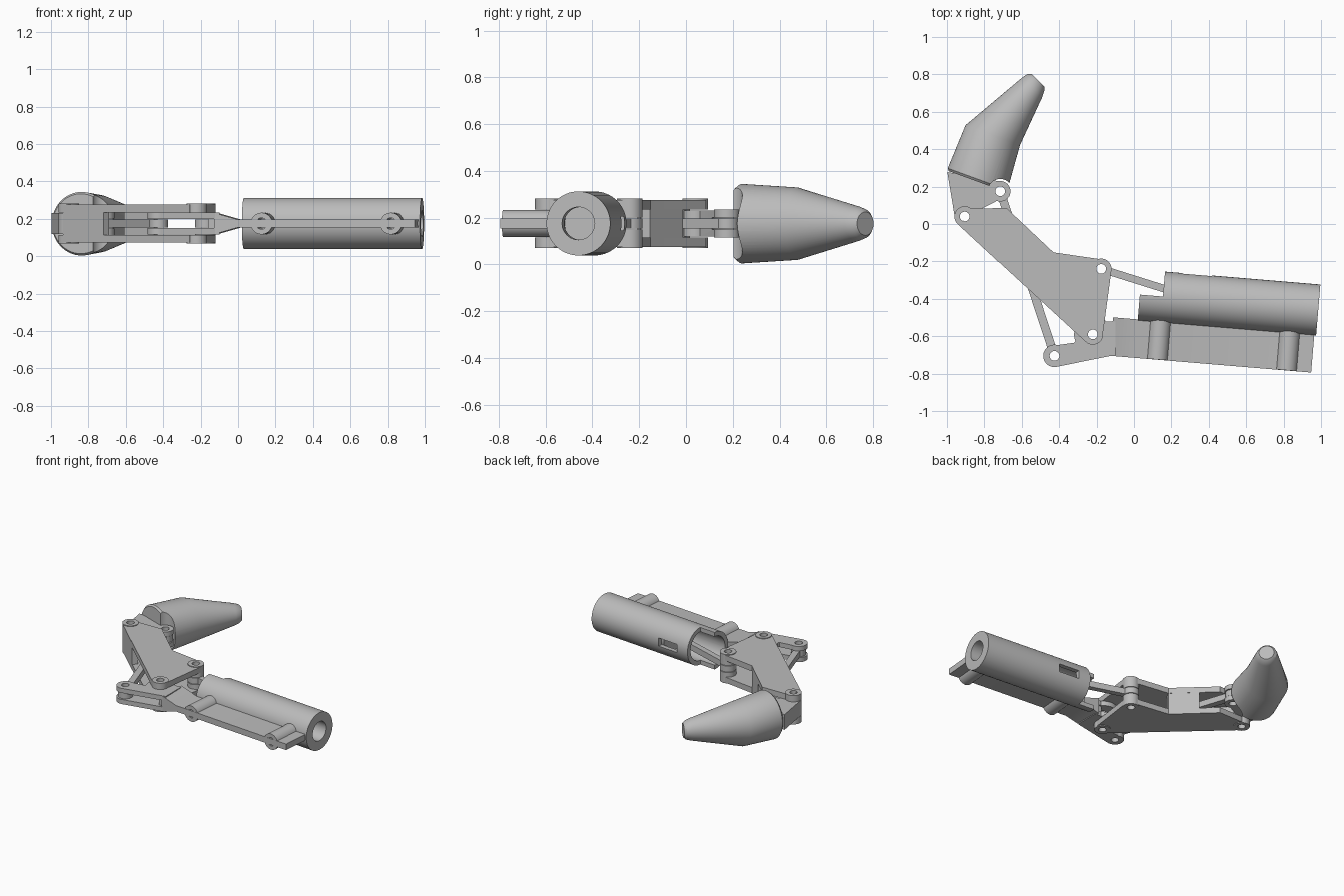
import bpy, bmesh, math
from mathutils import Matrix, Vector

cube = bpy.data.objects.get("Cube")
if cube:
    bpy.data.objects.remove(cube, do_unlink=True)

grey = bpy.data.materials.new("light grey plastic")
grey.use_nodes = True
grey.diffuse_color = (0.5, 0.5, 0.5, 1)
grey.node_tree.nodes["Principled BSDF"].inputs["Base Color"].default_value = (0.5, 0.5, 0.5, 1)

MID = 0.175
FLAT = Matrix.Translation((0, 0, MID))
# Frame of the base segment: x along the tube, y across, origin at the tube end
BASE = Matrix.Translation((0.985, -0.46, MID)) @ Matrix.Rotation(math.radians(-4.76), 4, 'Z')
ALONG = BASE @ Matrix(((0, 0, 1), (1, 0, 0), (0, 1, 0))).to_4x4()
ACROSS = BASE @ Matrix(((0, 1, 0), (0, 0, 1), (1, 0, 0))).to_4x4()

KNUCKLE = (-0.22, -0.59)
CRANK = (-0.425, -0.705)
ROD_PIN = (-0.175, -0.24)
TIP_PIVOT = (-0.905, 0.04)
TIP_PIN = (-0.715, 0.175)
PINS = (KNUCKLE, CRANK, ROD_PIN, TIP_PIVOT, TIP_PIN)


def add(name, bm):
    bmesh.ops.recalc_face_normals(bm, faces=bm.faces)
    mesh = bpy.data.meshes.new(name)
    bm.to_mesh(mesh)
    bm.free()
    mesh.materials.append(grey)
    ob = bpy.data.objects.new(name, mesh)
    bpy.context.collection.objects.link(ob)
    return ob


def loft(name, rings):
    bm = bmesh.new()
    loops = [[bm.verts.new(p) for p in ring] for ring in rings]
    n = len(loops[0])
    for a, b in zip(loops, loops[1:]):
        for i in range(n):
            bm.faces.new((a[i], a[(i + 1) % n], b[(i + 1) % n], b[i]))
    bm.faces.new(loops[0])
    bm.faces.new(loops[-1])
    return add(name, bm)


def prism(name, pts, lo, hi, frame=FLAT):
    return loft(name, [[frame @ Vector((x, y, h)) for x, y in pts] for h in (lo, hi)])


def circle(r, c=(0, 0), n=48):
    return [(c[0] + r * math.cos(math.tau * i / n), c[1] + r * math.sin(math.tau * i / n))
            for i in range(n)]


def box(x0, x1, y0, y1):
    return [(x0, y0), (x1, y0), (x1, y1), (x0, y1)]


def bar(a, b, w):
    a, b = Vector(a), Vector(b)
    side = (b - a).normalized().orthogonal() * w / 2
    return [tuple(p) for p in (a + side, b + side, b - side, a - side)]


def cut(ob, *cutters):
    for c in cutters:
        c.hide_render = True
        m = ob.modifiers.new("cut", 'BOOLEAN')
        m.operation, m.solver, m.object = 'DIFFERENCE', 'EXACT', c
        bpy.context.view_layer.update()
        mesh = bpy.data.meshes.new_from_object(ob.evaluated_get(bpy.context.evaluated_depsgraph_get()))
        ob.modifiers.clear()
        ob.data = mesh
        bpy.data.objects.remove(c, do_unlink=True)
    return ob


def drill(ob, *pins):
    return cut(ob, *[prism("drill", circle(0.026, p, 24), -0.4, 0.4) for p in pins])


def eyelet(name, pin, lo, hi, r=0.055):
    return drill(prism(name, circle(r, pin), lo, hi), pin)


# Base tube: hollow, half cut away at the open end, with a rod slot
tube = prism("base_tube", circle(0.137, n=64), -0.957, 0, ALONG)
cut(tube,
    prism("bore", circle(0.105), -1.1, -0.12, ALONG),
    prism("end_bore", circle(0.07), -0.2, 0.1, ALONG),
    prism("open_half", box(-0.2, 0.2, -1.1, -0.833), 0.003, 0.3, ACROSS),
    prism("rod_slot", box(-0.03, 0.03, -0.74, -0.58), 0.02, 0.3, ACROSS))
prism("piston", circle(0.104), -0.6, -0.55, ALONG)

# Mounting rail, flared towards the knuckle
prism("mounting_rail", [(-0.022, -0.01), (0.022, -0.01), (0.022, -0.965), (0.058, -1.09),
                        (-0.058, -1.09), (-0.022, -0.965)], -0.336, -0.13, ACROSS)
for s in (-0.142, -0.835):
    boss = prism("screw_boss", circle(0.058, (0, s)), -0.335, -0.125, ACROSS)
    cut(boss, prism("screw_hole", circle(0.03, (0, s)), -0.4, -0.14, ACROSS))

# Knuckle fork with its crank arm, slotted in the middle
for side in (-1, 1):
    lo, hi = sorted((side * 0.024, side * 0.058))
    arm = prism("knuckle_fork", [(-0.1, -0.7), (-0.415, -0.764), (-0.44, -0.652),
                                 (-0.32, -0.635), (-0.2, -0.52), (-0.1, -0.52)], lo, hi)
    drill(arm, CRANK, KNUCKLE)
    eyelet("crank_eyelet", CRANK, lo, hi, 0.06)
    eyelet("knuckle_disc", KNUCKLE, lo, hi, 0.1)
prism("fork_core", box(-0.16, -0.1, -0.69, -0.53), -0.03, 0.03)

# Middle segment: two side plates with eyelets, joined by webs
outline = [(-0.945, 0.002), (-0.905, 0.075), (-0.87, 0.083), (-0.68, 0.085), (-0.655, 0.06),
           (-0.43, -0.152), (-0.165, -0.19), (-0.121, -0.25), (-0.168, -0.6),
           (-0.22, -0.63), (-0.258, -0.63)]
for side in (-1, 1):
    lo, hi = sorted((side * 0.06, side * 0.101))
    drill(prism("side_plate", outline, lo, hi), KNUCKLE, ROD_PIN, TIP_PIVOT)
    for pin in (KNUCKLE, ROD_PIN, TIP_PIVOT):
        eyelet("plate_eyelet", pin, *sorted((side * 0.06, side * 0.106)))
    eyelet("rod_spacer", ROD_PIN, *sorted((side * 0.026, side * 0.062)))
prism("upper_web", [(-0.43, -0.153), (-0.58, -0.012), (-0.61, -0.045), (-0.45, -0.195)], -0.1, 0.1)
prism("lower_web", [(-0.72, -0.207), (-0.935, -0.008), (-0.91, 0.018), (-0.69, -0.18)], -0.1, 0.1)

# Drive rod from the piston, and the coupling link to the fingertip
rod_end = (0.43, -0.43)
drill(prism("drive_rod", bar(ROD_PIN, rod_end, 0.04), -0.022, 0.022), ROD_PIN)
eyelet("drive_rod_eyelet", ROD_PIN, -0.022, 0.022)
drill(prism("coupling_link", bar(CRANK, TIP_PIN, 0.045), -0.022, 0.022), CRANK, TIP_PIN)
for pin in (CRANK, TIP_PIN):
    eyelet("link_eyelet", pin, -0.022, 0.022, 0.05)

# Fingertip: tapered round shell, (x, y, radius, heading of the section)
sections = [(-0.84, 0.228, 0.16, 160), (-0.836, 0.24, 0.17, 160), (-0.755, 0.475, 0.155, 160),
            (-0.545, 0.73, 0.075, 137), (-0.525, 0.756, 0.064, 135), (-0.513, 0.767, 0.05, 135)]
rings = []
for x, y, r, heading in sections:
    a = math.radians(heading)
    rings.append([(x + c * math.cos(a), y + c * math.sin(a), MID - 0.001 + s)
                  for c, s in circle(r, n=64)])
shell = loft("fingertip", rings)
cut(shell, prism("pin_clearance", circle(0.066, TIP_PIN), -0.4, 0.4))

# Fingertip lug with a slot for the link
lug = prism("fingertip_lug", [(-0.957, 0.03), (-0.998, 0.278), (-0.85, 0.25), (-0.7, 0.225),
                              (-0.68, 0.14), (-0.73, 0.125), (-0.865, 0.055), (-0.905, -0.01)],
            -0.056, 0.056)
drill(lug, TIP_PIVOT, TIP_PIN)
cut(lug, prism("link_slot", circle(0.075, TIP_PIN), -0.026, 0.026))
eyelet("lug_eyelet", TIP_PIVOT, -0.056, 0.056)
for side in (-1, 1):
    eyelet("lug_pin_eyelet", TIP_PIN, *sorted((side * 0.026, side * 0.06)))

# Smooth round surfaces, keep edges sharp
bpy.ops.object.select_all(action='DESELECT')
for ob in bpy.context.collection.objects:
    if ob.type == 'MESH' and grey.name in ob.data.materials:
        ob.select_set(True)
        bpy.context.view_layer.objects.active = ob
bpy.ops.object.shade_smooth_by_angle(angle=math.radians(30))
